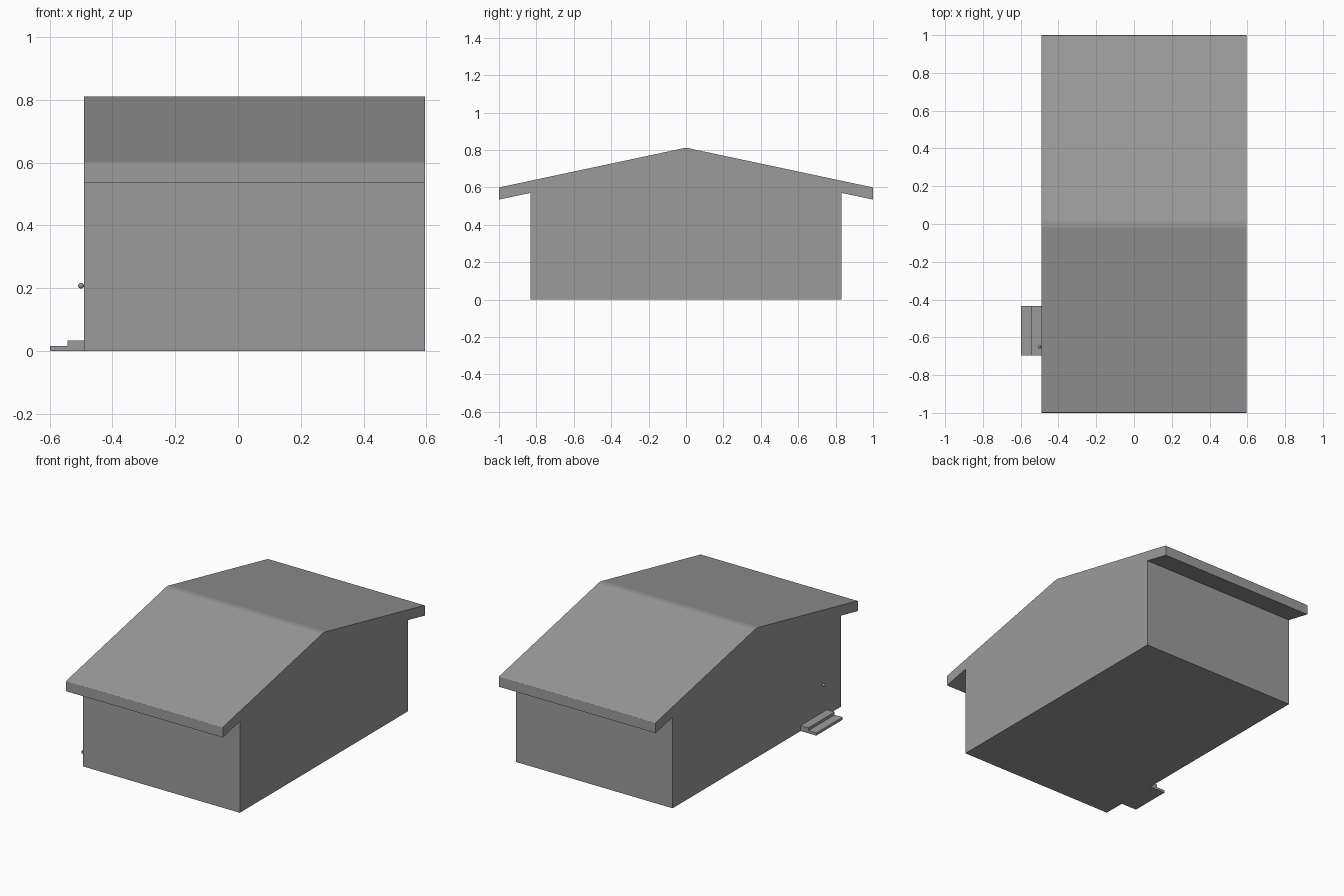
import bpy
import bmesh
import math

if "Cube" in bpy.data.objects:
    bpy.data.objects.remove(bpy.data.objects["Cube"])

X0, X1 = -0.49, 0.595   # gable ends


def smooth(obj):
    bpy.ops.object.select_all(action='DESELECT')
    obj.select_set(True)
    bpy.context.view_layer.objects.active = obj
    bpy.ops.object.shade_smooth_by_angle(angle=math.radians(35))


def extrude_x(name, profile, x0, x1):
    """Extrude a closed (y, z) profile along x."""
    bm = bmesh.new()
    face = bm.faces.new([bm.verts.new((x0, y, z)) for y, z in profile])
    ext = bmesh.ops.extrude_face_region(bm, geom=[face])
    verts = [g for g in ext['geom'] if isinstance(g, bmesh.types.BMVert)]
    bmesh.ops.translate(bm, verts=verts, vec=(x1 - x0, 0, 0))
    bmesh.ops.recalc_face_normals(bm, faces=bm.faces)
    mesh = bpy.data.meshes.new(name)
    bm.to_mesh(mesh)
    bm.free()
    obj = bpy.data.objects.new(name, mesh)
    bpy.context.collection.objects.link(obj)
    return obj


def mirrored(points):
    """Complete a right-half profile, listed from bottom to top, across y = 0."""
    return points + [(-y, z) for y, z in reversed(points)]


# House body with gabled ends reaching the roof underside
extrude_x("house_walls", mirrored([(0.832, 0), (0.832, 0.571), (0.02, 0.743)]), X0, X1)

# Roof slab with softened ridge, softened upper eave edges and overhanging eaves
top = mirrored([(1.0, 0.596), (0.9985, 0.599), (0.995, 0.601),
                (0.035, 0.805), (0.025, 0.808), (0.012, 0.81)])
under = mirrored([(1.0, 0.535), (0.02, 0.743)])
roof = extrude_x("roof", top + under[::-1], X0, X1)
smooth(roof)
weighted = roof.modifiers.new("weighted_normals", 'WEIGHTED_NORMAL')
weighted.keep_sharp = True

# Two entrance steps
for name, x, z0, z1 in (("lower_step", -0.598, 0, 0.016), ("upper_step", -0.543, 0.016, 0.034)):
    extrude_x(name, [(-0.695, z0), (-0.435, z0), (-0.435, z1), (-0.695, z1)], x, X0)

# Door knob and its stem
bpy.ops.mesh.primitive_uv_sphere_add(segments=16, ring_count=10, radius=0.009,
                                     location=(-0.5, -0.65, 0.208))
knob = bpy.context.object
knob.name = "door_knob"
smooth(knob)
bpy.ops.mesh.primitive_cylinder_add(vertices=12, radius=0.004, depth=0.014,
                                    location=(-0.494, -0.65, 0.208),
                                    rotation=(0, math.pi / 2, 0))
stem = bpy.context.object
stem.name = "knob_stem"
smooth(stem)

# Dark grey finish on every part
grey = bpy.data.materials.new("dark_grey")
grey.diffuse_color = (0.33, 0.33, 0.33, 1)
grey.use_nodes = True
grey.node_tree.nodes["Principled BSDF"].inputs["Base Color"].default_value = grey.diffuse_color
for obj in bpy.context.collection.objects:
    obj.data.materials.append(grey)
